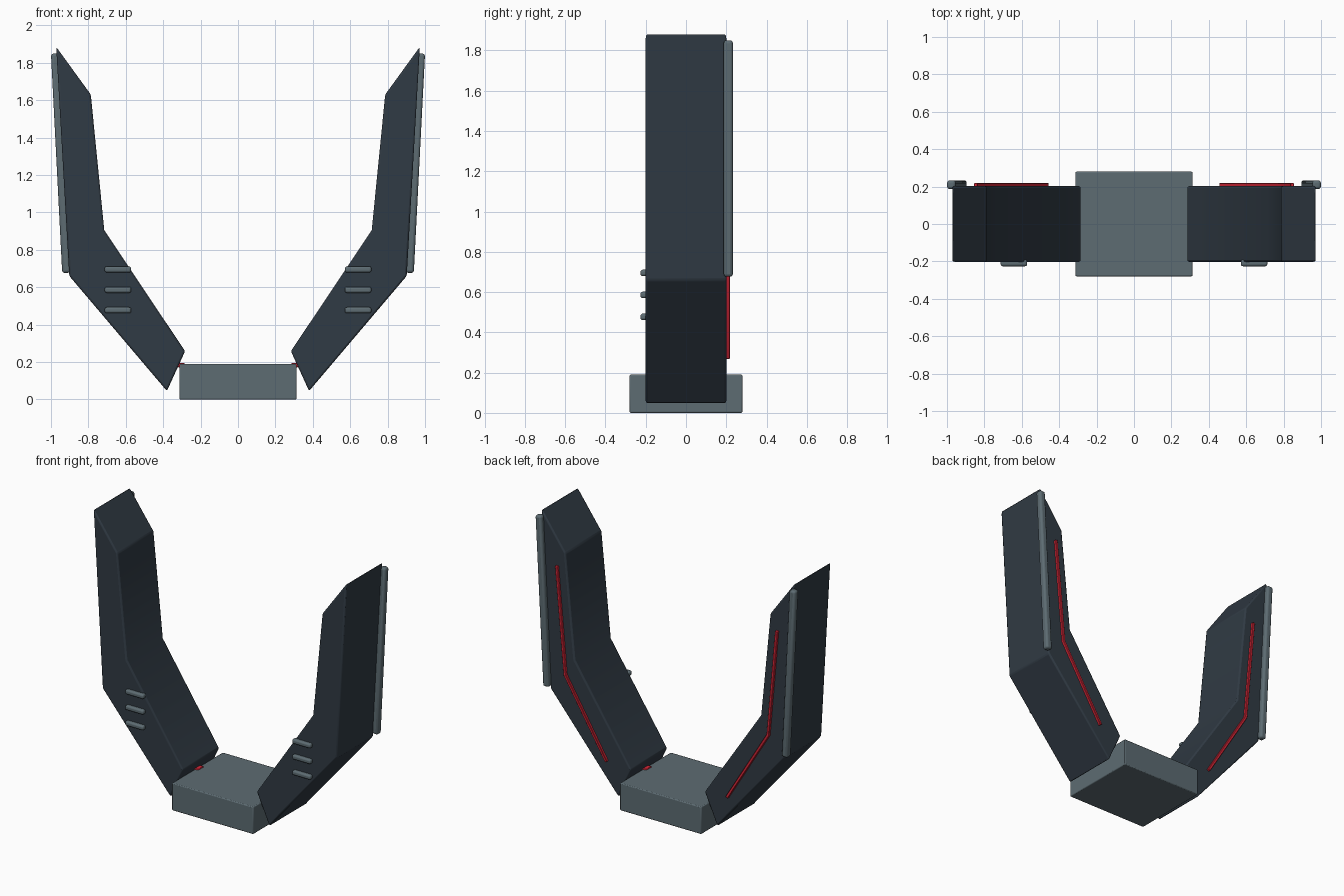
import bpy, bmesh
from mathutils import Vector

if "Cube" in bpy.data.objects:
    bpy.data.objects.remove(bpy.data.objects["Cube"])


def material(name, rgb):
    m = bpy.data.materials.new(name)
    m.diffuse_color = (*rgb, 1)
    m.use_nodes = True
    m.node_tree.nodes["Principled BSDF"].inputs["Base Color"].default_value = m.diffuse_color
    return m


DARK = material("dark_slate", (0.03, 0.043, 0.058))
STEEL = material("steel_grey", (0.11, 0.15, 0.17))
RED = material("red_glow", (0.7, 0.02, 0.04))


def prism(name, profile, y0, y1, mat, bevel=0.0, segments=2, mirror=True):
    """Extrude an (x, z) outline from y0 to y1, soften it and mirror it in x."""
    bm = bmesh.new()
    face = bm.faces.new([bm.verts.new((x, y0, z)) for x, z in profile])
    ext = bmesh.ops.extrude_face_region(bm, geom=[face])
    verts = [g for g in ext["geom"] if isinstance(g, bmesh.types.BMVert)]
    bmesh.ops.translate(bm, verts=verts, vec=(0, y1 - y0, 0))
    bmesh.ops.recalc_face_normals(bm, faces=bm.faces)
    mesh = bpy.data.meshes.new(name)
    bm.to_mesh(mesh)
    bm.free()
    ob = bpy.data.objects.new(name, mesh)
    bpy.context.collection.objects.link(ob)
    mesh.materials.append(mat)
    if bevel:
        b = ob.modifiers.new("Bevel", 'BEVEL')
        b.width, b.segments = bevel, segments
        b.limit_method = 'ANGLE'
    if mirror:
        ob.modifiers.new("Mirror", 'MIRROR')
    bpy.ops.object.select_all(action='DESELECT')
    ob.select_set(True)
    bpy.context.view_layer.objects.active = ob
    bpy.ops.object.shade_smooth_by_angle()
    return ob


def rect(x0, x1, z0, z1):
    return [(x0, z0), (x1, z0), (x1, z1), (x0, z1)]


def ribbon(points, width):
    """Mitred outline of constant width around an (x, z) path."""
    pts = [Vector(p) for p in points]
    left, right = [], []
    for i, p in enumerate(pts):
        dirs = [(b - a).normalized() for a, b in zip(pts, pts[1:])][max(i - 1, 0):i + 1]
        normals = [Vector((-d.y, d.x)) for d in dirs]
        n = sum(normals, Vector((0, 0))).normalized()
        off = n * (width / 2 / n.dot(normals[0]))
        left.append(tuple(p + off))
        right.append(tuple(p - off))
    return left + right[::-1]


# Base block
prism("base_block", rect(-0.313, 0.313, 0, 0.19), -0.28, 0.28, STEEL, 0.006, mirror=False)

# Bent arms
prism("arms", [(0.38, 0.045), (0.902, 0.66), (0.972, 1.885), (0.787, 1.63),
               (0.715, 0.905), (0.283, 0.258)], -0.202, 0.202, DARK, 0.01)

# Outer rear rails
prism("outer_rails", ribbon([(0.917, 0.677), (0.977, 1.85)], 0.046),
      0.187, 0.233, STEEL, 0.014, 3)

# Red light strips on the rear faces
prism("light_strips", ribbon([(0.463, 0.272), (0.78, 0.79), (0.846, 1.53)], 0.019),
      0.195, 0.219, RED, 0.003, 1)

# Front vent bars
for i, z in enumerate((0.477, 0.586, 0.695)):
    prism(f"vent_bars_{i + 1}", rect(0.571, 0.713, z - 0.016, z + 0.016),
          -0.226, -0.19, STEEL, 0.011, 3)

# Small red joints where the arms meet the base
prism("joint_lights", rect(0.285, 0.32, 0.17, 0.196), -0.03, 0.03, RED, 0.003, 1)
